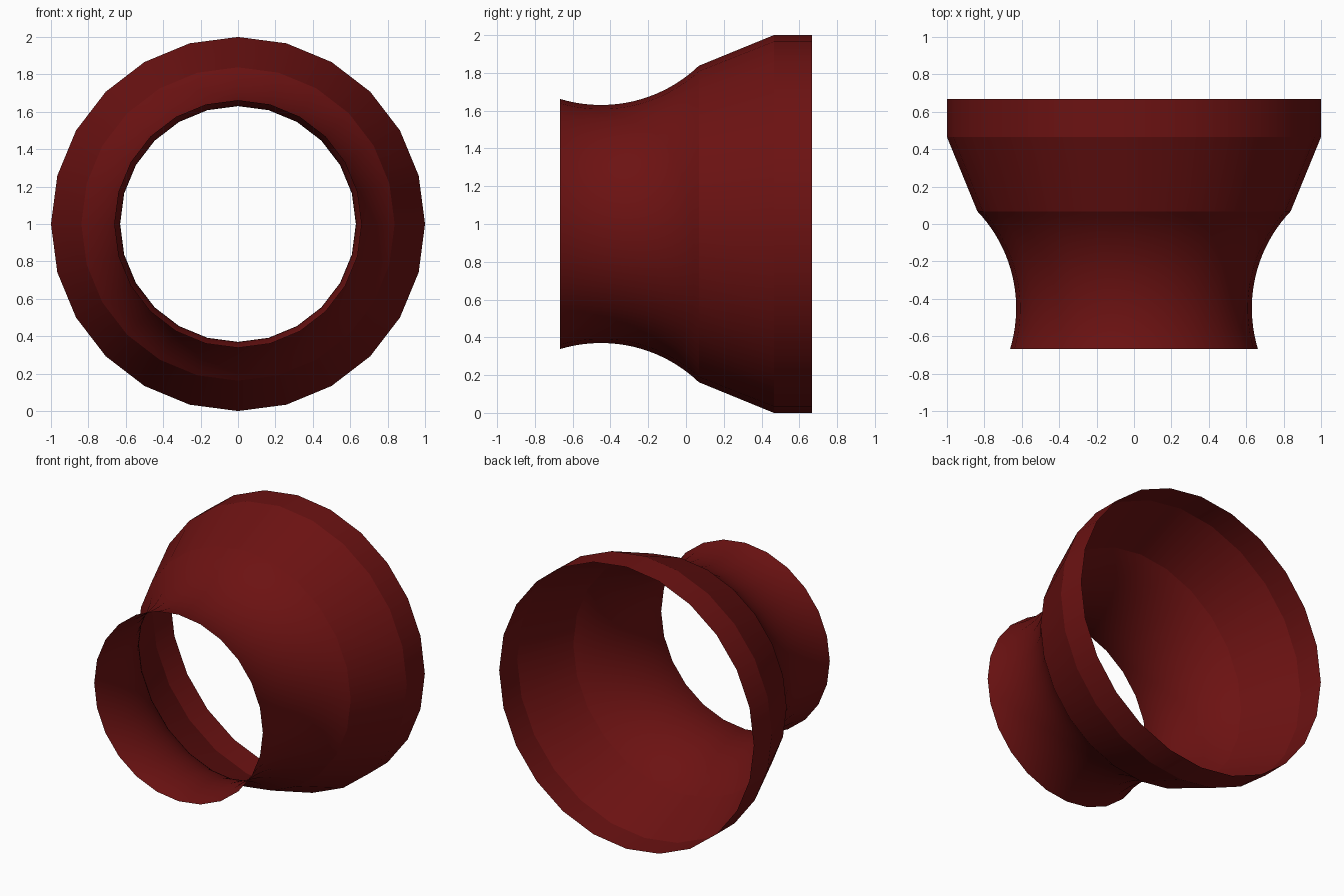
import bpy, bmesh, math

if "Cube" in bpy.data.objects:
    bpy.data.objects.remove(bpy.data.objects["Cube"])

SIDES = 24
ARC_STEPS = 20

# Profile as (y, radius): concave neck arc, then flare and straight collar
ARC_Y, ARC_R, NECK = -0.45, 0.75, 0.63
a0 = math.asin((-0.667 - ARC_Y) / ARC_R)
a1 = math.asin((0.068 - ARC_Y) / ARC_R)
profile = []
for i in range(ARC_STEPS + 1):
    a = a0 + (a1 - a0) * i / ARC_STEPS
    profile.append((ARC_Y + ARC_R * math.sin(a), NECK + ARC_R * (1 - math.cos(a))))
profile += [(0.465, 1.0), (0.667, 1.0)]

# Spin the profile around the y axis into an open single-walled shell
bm = bmesh.new()
rings = []
for y, r in profile:
    rings.append([bm.verts.new((r * math.sin(2 * math.pi * k / SIDES), y,
                                1 + r * math.cos(2 * math.pi * k / SIDES)))
                  for k in range(SIDES)])
for lo, hi in zip(rings, rings[1:]):
    for k in range(SIDES):
        n = (k + 1) % SIDES
        bm.faces.new((lo[k], hi[k], hi[n], lo[n])).smooth = True

# Crisp creases at both ends of the flare
for ring in rings[-3:-1]:
    for k in range(SIDES):
        bm.edges.get((ring[k], ring[(k + 1) % SIDES])).smooth = False

mesh = bpy.data.meshes.new("flared_collar")
bm.to_mesh(mesh)
bm.free()
collar = bpy.data.objects.new("flared_collar", mesh)
bpy.context.collection.objects.link(collar)

# Dark red finish
red = bpy.data.materials.new("dark_red")
red.diffuse_color = (0.15, 0.006, 0.006, 1)
red.use_nodes = True
red.node_tree.nodes["Principled BSDF"].inputs["Base Color"].default_value = red.diffuse_color
mesh.materials.append(red)
